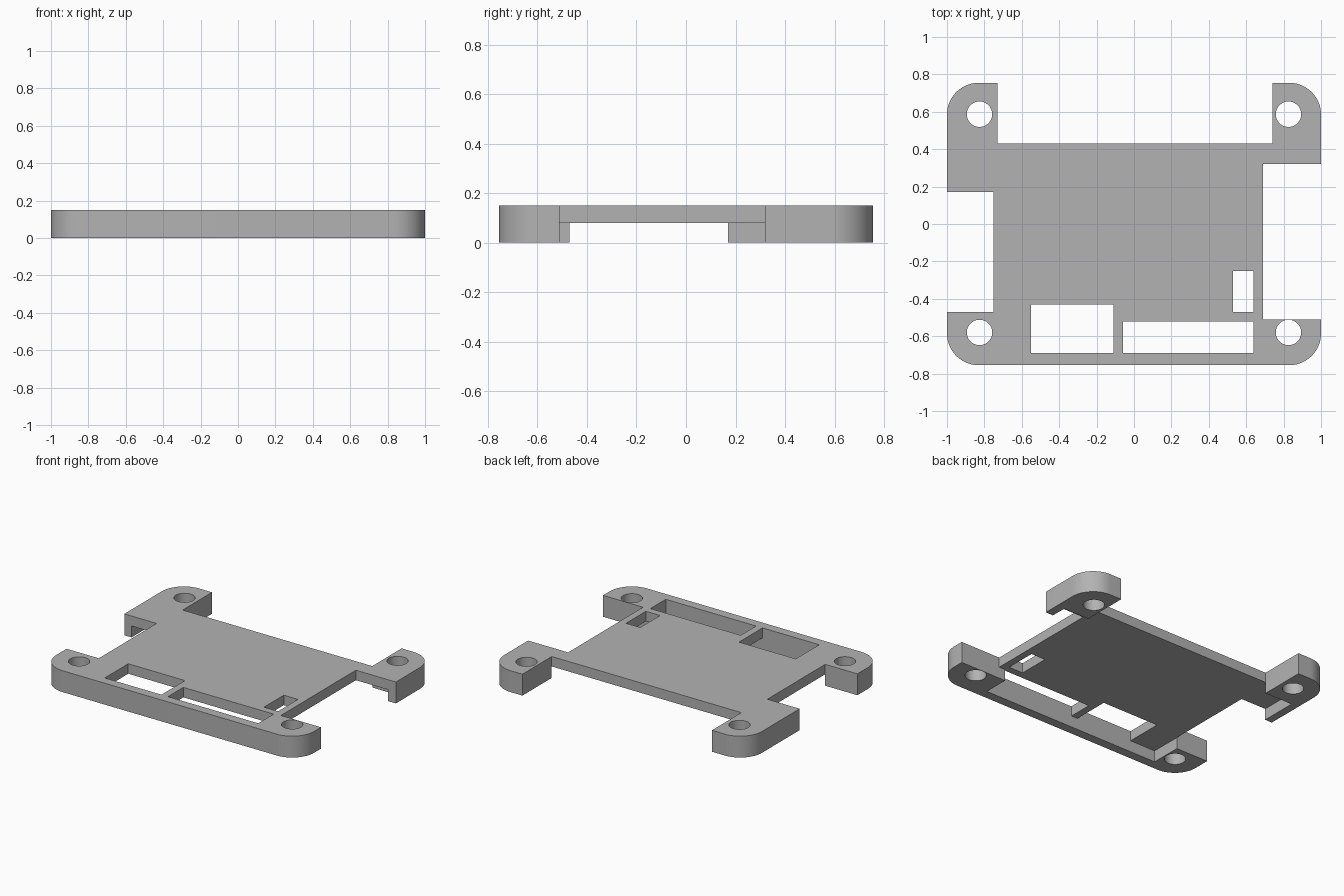
import bpy, bmesh, math

cube = bpy.data.objects.get("Cube")
if cube:
    bpy.data.objects.remove(cube, do_unlink=True)

HEIGHT, UNDERSIDE = 0.15, 0.08
X, Y, R = 1.0, 0.755, 0.17

grey = bpy.data.materials.new("plain grey")
grey.use_nodes = True
colour = (0.45, 0.45, 0.45, 1)
grey.diffuse_color = colour
grey.node_tree.nodes["Principled BSDF"].inputs["Base Color"].default_value = colour


def prism(name, points, low, high):
    """Extrude an outline between two heights."""
    bm = bmesh.new()
    face = bm.faces.new([bm.verts.new((x, y, low)) for x, y in points])
    top = bmesh.ops.extrude_face_region(bm, geom=[face])["geom"]
    for v in top:
        if isinstance(v, bmesh.types.BMVert):
            v.co.z = high
    bmesh.ops.recalc_face_normals(bm, faces=bm.faces)
    mesh = bpy.data.meshes.new(name)
    bm.to_mesh(mesh)
    bm.free()
    mesh.materials.append(grey)
    obj = bpy.data.objects.new(name, mesh)
    bpy.context.collection.objects.link(obj)
    return obj


def arc(cx, cy, r, start, sweep, steps):
    return [(cx + r * math.cos(math.radians(start + sweep * i / steps)),
             cy + r * math.sin(math.radians(start + sweep * i / steps)))
            for i in range(steps + 1)]


def rect(x0, x1, y0, y1):
    return [(x0, y0), (x1, y0), (x1, y1), (x0, y1)]


# Plate outline with rounded corners and side and back cutouts
outline = arc(-X + R, -Y + R, R, 180, 90, 16)
outline += arc(X - R, -Y + R, R, 270, 90, 16)
outline += [(X, -0.51), (0.69, -0.51), (0.69, 0.32), (X, 0.32)]
outline += arc(X - R, Y - R, R, 0, 90, 16)
outline += [(0.74, Y), (0.74, 0.43), (-0.73, 0.43), (-0.73, Y)]
outline += arc(-X + R, Y - R, R, 90, 90, 16)
outline += [(-X, 0.17), (-0.75, 0.17), (-0.75, -0.47), (-X, -0.47)]
plate = prism("mounting_plate", outline, 0, HEIGHT)

# Recess beneath the plate, leaving corner feet, front rim and side lips
recess = [(-0.75, -0.69), (0.64, -0.69), (0.64, -0.51), (0.94, -0.51),
          (0.94, 0.43), (0.74, 0.43), (0.74, 0.5), (-0.73, 0.5),
          (-0.73, 0.43), (-0.945, 0.43), (-0.945, -0.47), (-0.75, -0.47)]
cutters = [prism("recess_cutter", recess, -0.1, UNDERSIDE)]

# Through windows
for box in ((-0.55, -0.11, -0.69, -0.43), (-0.06, 0.64, -0.69, -0.52),
            (0.53, 0.64, -0.47, -0.25)):
    cutters.append(prism("window_cutter", rect(*box), -0.1, 0.3))

# Screw holes
for x in (-0.826, 0.826):
    for y in (-0.58, 0.587):
        cutters.append(prism("hole_cutter", arc(x, y, 0.068, 0, 360, 40)[:-1], -0.1, 0.3))

for cutter in cutters:
    cutter.hide_render = True
    mod = plate.modifiers.new(cutter.name, "BOOLEAN")
    mod.operation, mod.solver, mod.object = "DIFFERENCE", "EXACT", cutter

# Apply the cuts and discard the cutters
deps = bpy.context.evaluated_depsgraph_get()
cut_mesh = bpy.data.meshes.new_from_object(plate.evaluated_get(deps))
plate.modifiers.clear()
plate.data = cut_mesh
for cutter in cutters:
    bpy.data.objects.remove(cutter, do_unlink=True)

# Smooth rounded walls, sharp edges elsewhere
bpy.ops.object.select_all(action="DESELECT")
plate.select_set(True)
bpy.context.view_layer.objects.active = plate
bpy.ops.object.shade_smooth_by_angle(angle=math.radians(30))
